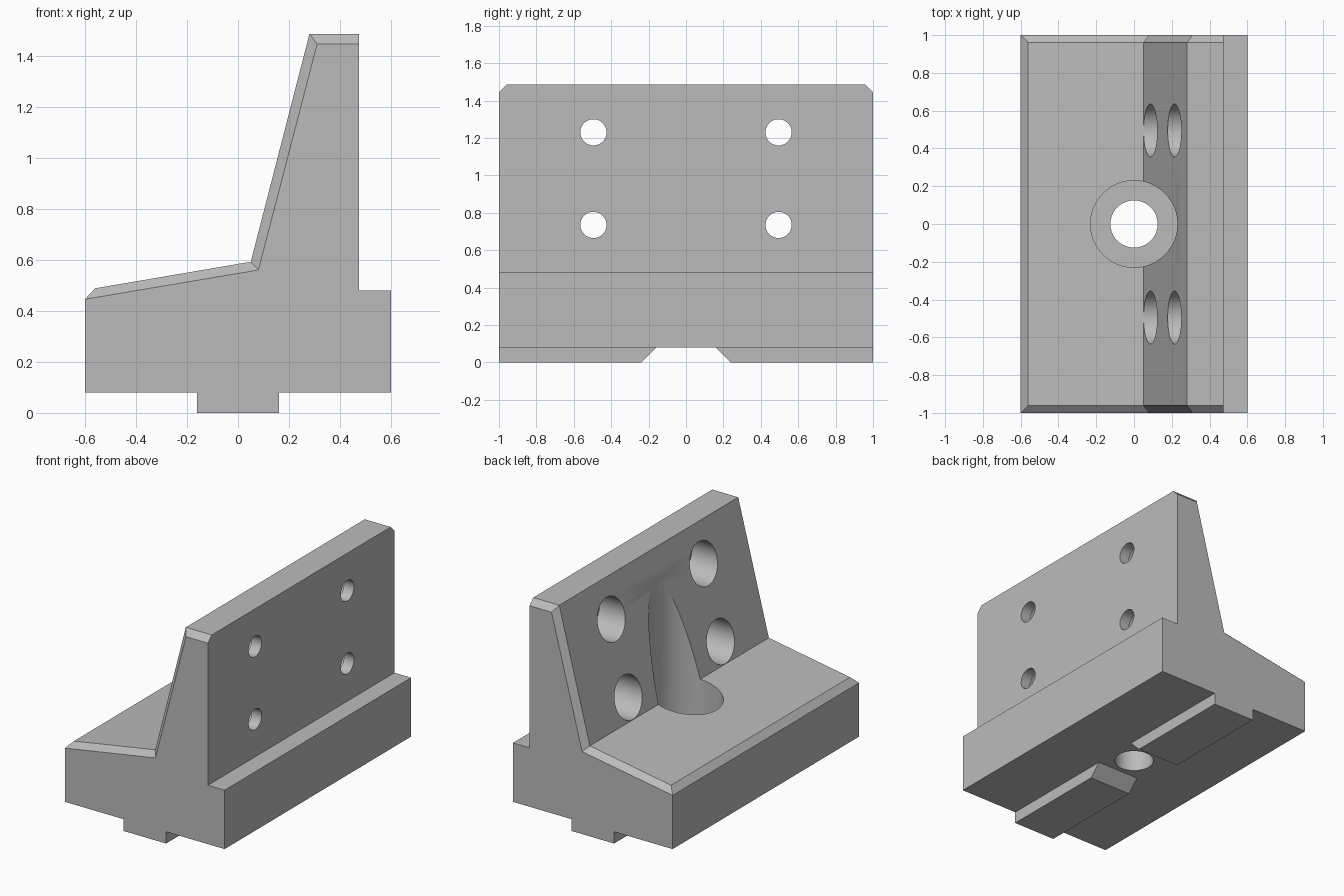
import bpy, bmesh
from math import pi

cube = bpy.data.objects.get("Cube")
if cube:
    bpy.data.objects.remove(cube, do_unlink=True)

grey = bpy.data.materials.new("plain grey")
grey.use_nodes = True
colour = (0.5, 0.5, 0.5, 1)
grey.diffuse_color = colour
grey.node_tree.nodes["Principled BSDF"].inputs["Base Color"].default_value = colour


def make_object(name, bm):
    bmesh.ops.recalc_face_normals(bm, faces=bm.faces)
    mesh = bpy.data.meshes.new(name)
    bm.to_mesh(mesh)
    bm.free()
    mesh.materials.append(grey)
    ob = bpy.data.objects.new(name, mesh)
    bpy.context.collection.objects.link(ob)
    return ob


def cylinder(name, radius, start, end, axis):
    """Cylinder between two points along one axis."""
    bpy.ops.mesh.primitive_cylinder_add(
        vertices=64, radius=radius, depth=(end[axis] - start[axis]),
        location=[(a + b) / 2 for a, b in zip(start, end)],
        rotation=(0, pi / 2, 0) if axis == 0 else (0, 0, 0))
    ob = bpy.context.object
    ob.name = name
    ob.data.materials.append(grey)
    return ob


def cut(target, cutter):
    mod = target.modifiers.new("cut", 'BOOLEAN')
    mod.operation = 'DIFFERENCE'
    mod.solver = 'EXACT'
    mod.object = cutter
    bpy.ops.object.select_all(action='DESELECT')
    bpy.context.view_layer.objects.active = target
    target.select_set(True)
    bpy.ops.object.modifier_apply(modifier=mod.name)
    bpy.data.objects.remove(cutter, do_unlink=True)


# Bracket body: end outline, with the upper edge bevelled inwards
rim = [(-0.6, 0.445), (0.08, 0.56), (0.31, 1.445), (0.475, 1.445)]
crest = [(-0.56, 0.488), (0.05, 0.592), (0.28, 1.485), (0.475, 1.485)]
lower = [(0.475, 0.48), (0.6, 0.48), (0.6, 0.08), (0.16, 0.08),
         (0.16, 0), (-0.16, 0), (-0.16, 0.08), (-0.6, 0.08)]

bm = bmesh.new()
ends = []
for side in (-1, 1):
    outer = [bm.verts.new((x, side, z)) for x, z in rim + lower]
    inner = [bm.verts.new((x, side * 0.96, z)) for x, z in crest]
    bm.faces.new(outer)
    for i in range(3):
        bm.faces.new((outer[i], outer[i + 1], inner[i + 1], inner[i]))
    ends.append((outer, inner))
(o1, i1), (o2, i2) = ends
for i in range(3):                       # sloping deck, leaning face, top
    bm.faces.new((i1[i], i1[i + 1], i2[i + 1], i2[i]))
for i in range(4, len(o1)):              # step, base and tongue
    if i + 1 < len(o1):
        bm.faces.new((o1[i], o1[i + 1], o2[i + 1], o2[i]))
bm.faces.new((o1[-1], o1[0], o2[0], o2[-1]))
bm.faces.new((o1[0], i1[0], i2[0], o2[0]))
bm.faces.new((i1[3], o1[3], o1[4], o2[4], o2[3], i2[3]))
body = make_object("bracket_body", bm)

# Gap in the tongue, with slanted ends
bm = bmesh.new()
gap = [(-0.16, 0.08), (0.16, 0.08), (0.32, -0.08), (-0.32, -0.08)]
a, b = [[bm.verts.new((x, y, z)) for y, z in gap] for x in (-0.3, 0.3)]
bm.faces.new(a)
bm.faces.new(b)
for i in range(4):
    j = (i + 1) % 4
    bm.faces.new((a[i], a[j], b[j], b[i]))
cut(body, make_object("tongue_gap", bm))

# Central bolt hole and its wide recess
cut(body, cylinder("centre_recess", 0.23, (0, 0, 0.3), (0, 0, 2), 2))
cut(body, cylinder("centre_hole", 0.125, (0, 0, -0.2), (0, 0, 0.5), 2))

# Four bolt holes through the wall, with wide recesses on the leaning side
for y in (-0.495, 0.495):
    for z in (0.735, 1.23):
        cut(body, cylinder("wall_recess", 0.14, (-0.9, y, z), (0.4, y, z), 0))
        cut(body, cylinder("wall_hole", 0.07, (0.2, y, z), (0.8, y, z), 0))

bpy.ops.object.select_all(action='DESELECT')
body.select_set(True)
bpy.context.view_layer.objects.active = body
bpy.ops.object.shade_smooth_by_angle(angle=pi / 9)
